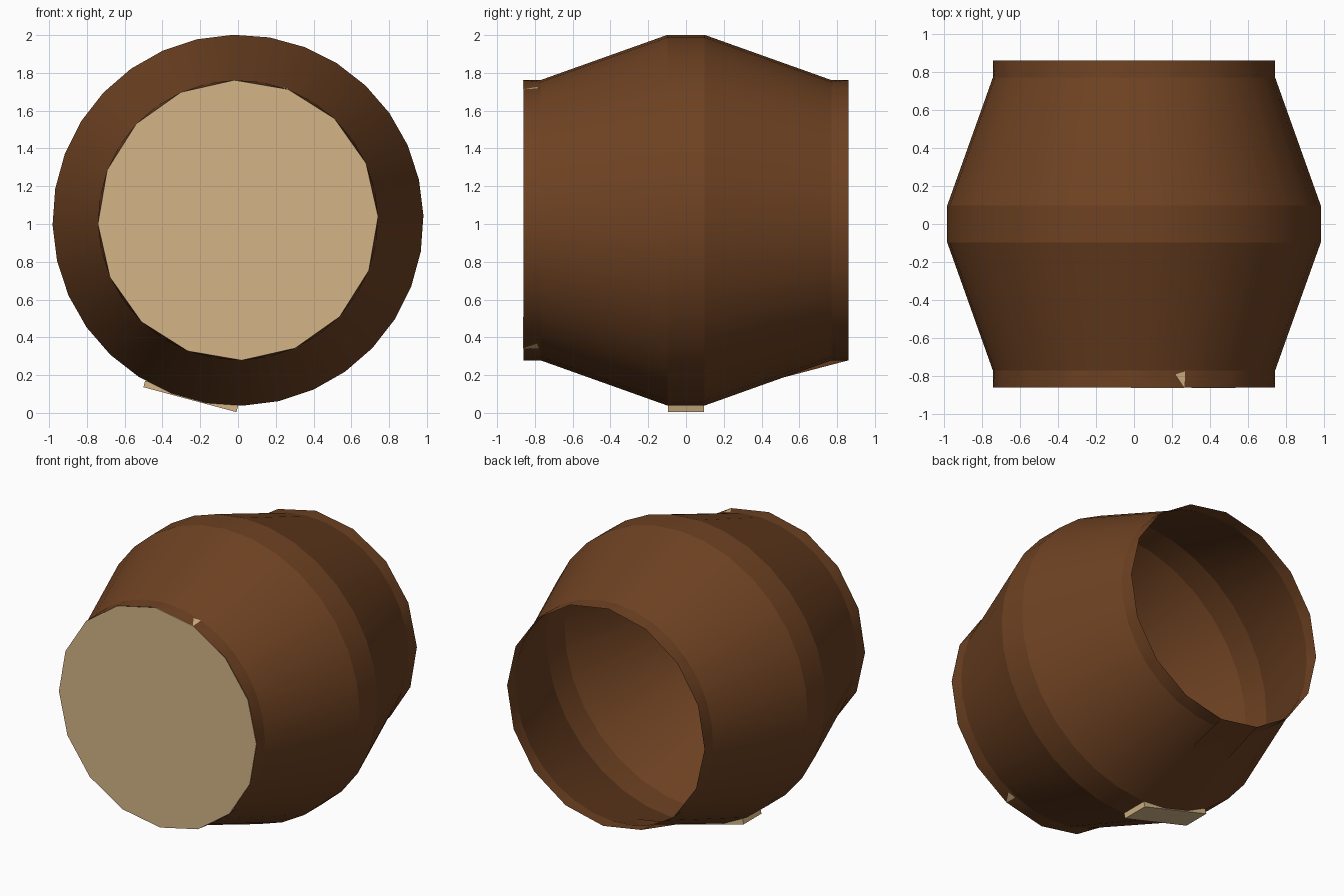
import bpy, bmesh, math
from mathutils import Matrix

if "Cube" in bpy.data.objects:
    bpy.data.objects.remove(bpy.data.objects["Cube"])

CZ = 1.02                      # height of the barrel axis
A0 = math.radians(91.5)        # angle of the first vertex


def material(name, rgb):
    m = bpy.data.materials.new(name)
    m.diffuse_color = (*rgb, 1)
    m.use_nodes = True
    m.node_tree.nodes["Principled BSDF"].inputs["Base Color"].default_value = m.diffuse_color
    return m


BROWN = material("dark_wood", (0.156, 0.054, 0.016))
TAN = material("pale_wood", (0.66, 0.46, 0.24))


def finish(name, bm, mat):
    me = bpy.data.meshes.new(name)
    bm.to_mesh(me)
    bm.free()
    me.materials.append(mat)
    ob = bpy.data.objects.new(name, me)
    bpy.context.collection.objects.link(ob)
    return ob


def point(r, y, k, n=16):
    a = A0 - k * 2 * math.pi / n
    return (r * math.cos(a), y, CZ + r * math.sin(a))


def ring(bm, r, y, n):
    return [bm.verts.new(point(r, y, k, n)) for k in range(n)]


# Single-walled barrel shell: 16-sided rims, 32-sided body, crisp bands
bm = bmesh.new()
body = [ring(bm, r, y, 32) for r, y in
        ((0.742, -0.77), (0.982, -0.097), (0.982, 0.097), (0.742, 0.77))]
for a, b in zip(body, body[1:]):
    for k in range(32):
        j = (k + 1) % 32
        bm.faces.new((a[k], a[j], b[j], b[k]))
front_rim, back_rim = ring(bm, 0.742, -0.86, 16), ring(bm, 0.742, 0.86, 16)
for rim, edge in ((front_rim, body[0]), (back_rim, body[-1])):
    for k in range(16):
        j, m, e = (k + 1) % 16, 2 * k + 1, (2 * k + 2) % 32
        bm.faces.new((rim[k], edge[m], edge[2 * k]))
        bm.faces.new((rim[k], rim[j], edge[m]))
        bm.faces.new((rim[j], edge[e], edge[m]))
bmesh.ops.recalc_face_normals(bm, faces=bm.faces)
for f in bm.faces:
    f.smooth = True
for e in bm.edges:             # sharp creases run around each ring
    e.smooth = abs(e.verts[0].co.y - e.verts[1].co.y) > 0.001
finish("barrel_shell", bm, BROWN)

# Front lid, with two slivers wrapping onto the rim
bm = bmesh.new()
lid = ring(bm, 0.742, -0.862, 16)
bm.faces.new(lid)
for k in (0, 6):
    tip = bm.verts.new(point(0.748, -0.775, k + 1))
    bm.faces.new((lid[k], lid[k + 1], tip))
bmesh.ops.recalc_face_normals(bm, faces=bm.faces)
finish("front_lid", bm, TAN)

# Loose flat panel under the back rim
bm = bmesh.new()
quad = [bm.verts.new(point(r, y, k)) for r, y, k in
        ((0.742, 0.86, 8), (0.742, 0.86, 9), (0.842, 0.48, 9), (0.842, 0.48, 8))]
bm.faces.new(quad)
bmesh.ops.recalc_face_normals(bm, faces=bm.faces)
finish("loose_panel", bm, BROWN)

# Small support plank under the belly
bm = bmesh.new()
bmesh.ops.create_cube(bm, size=1)
bmesh.ops.transform(bm, verts=bm.verts, matrix=(
    Matrix.Translation((-0.25, 0, 0.087))
    @ Matrix.Rotation(math.radians(15), 4, 'Y')
    @ Matrix.Diagonal((0.51, 0.19, 0.035, 1))))
finish("support_plank", bm, TAN)
